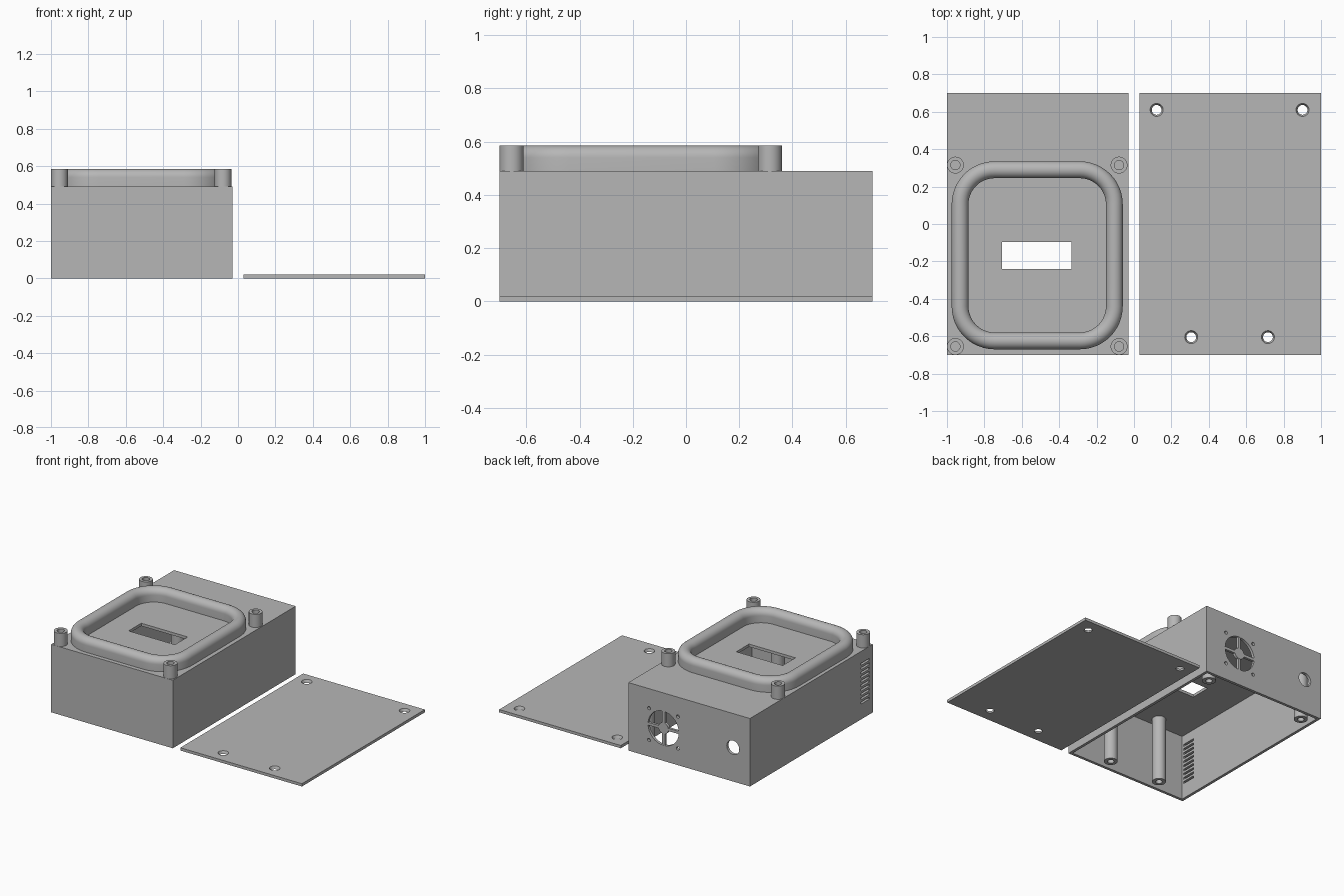
import bpy, bmesh, math
from mathutils import Matrix, Vector

if "Cube" in bpy.data.objects:
    bpy.data.objects.remove(bpy.data.objects["Cube"])

grey = bpy.data.materials.new("plain grey")
grey.use_nodes = True
grey.diffuse_color = (0.47, 0.47, 0.47, 1)
grey.node_tree.nodes["Principled BSDF"].inputs["Base Color"].default_value = grey.diffuse_color

WALL = 0.02
X0, X1, HALF_Y, HEIGHT = -1.0, -0.03, 0.7, 0.49


def finish(bm, name, smooth=True):
    bmesh.ops.recalc_face_normals(bm, faces=bm.faces)
    mesh = bpy.data.meshes.new(name)
    bm.to_mesh(mesh)
    bm.free()
    mesh.materials.append(grey)
    obj = bpy.data.objects.new(name, mesh)
    bpy.context.collection.objects.link(obj)
    if smooth:
        shade(obj)
    return obj


def activate(obj):
    bpy.ops.object.select_all(action='DESELECT')
    obj.select_set(True)
    bpy.context.view_layer.objects.active = obj


def shade(obj):
    activate(obj)
    bpy.ops.object.shade_smooth_by_angle(angle=math.radians(35))


def add_box(bm, low, high):
    low, high = Vector(low), Vector(high)
    size = Matrix.Diagonal((*(high - low), 1))
    bmesh.ops.create_cube(bm, size=1, matrix=Matrix.Translation((low + high) / 2) @ size)


def add_cylinder(bm, centre, r1, r2, depth, along_y=False):
    turn = Matrix.Rotation(math.pi / 2, 4, 'X') if along_y else Matrix.Identity(4)
    bmesh.ops.create_cone(bm, cap_ends=True, segments=32, radius1=r1, radius2=r2,
                          depth=depth, matrix=Matrix.Translation(centre) @ turn)


def cut(target, bm):
    cutter = finish(bm, "cutter", False)
    cutter.hide_render = True
    mod = target.modifiers.new("cut", 'BOOLEAN')
    mod.operation, mod.solver, mod.object = 'DIFFERENCE', 'EXACT', cutter
    activate(target)
    bpy.ops.object.modifier_apply(modifier=mod.name)
    bpy.data.objects.remove(cutter)


def lathe(name, profile, centre):
    bm = bmesh.new()
    verts = [bm.verts.new((r, 0, z)) for r, z in profile]
    edges = [bm.edges.new(pair) for pair in zip(verts, verts[1:])]
    bmesh.ops.spin(bm, geom=verts + edges, axis=(0, 0, 1), cent=(0, 0, 0),
                   angle=math.tau, steps=32)
    bmesh.ops.remove_doubles(bm, verts=bm.verts, dist=0.0005)
    obj = finish(bm, name)
    obj.location = centre
    return obj


# Open-bottomed enclosure
bm = bmesh.new()
add_box(bm, (X0, -HALF_Y, 0), (X1, HALF_Y, HEIGHT))
case = finish(bm, "enclosure", False)
bm = bmesh.new()
add_box(bm, (X0 + WALL, WALL - HALF_Y, -0.1), (X1 - WALL, HALF_Y - WALL, HEIGHT - WALL))
cut(case, bm)

# Openings: top slot, fan, fan screws, cable hole and side vents
FAN_X, FAN_Z, FAN_R = -0.31, 0.235, 0.123
bm = bmesh.new()
add_box(bm, (-0.705, -0.24, 0.4), (-0.335, -0.095, 0.6))
add_cylinder(bm, (FAN_X, HALF_Y, FAN_Z), FAN_R, FAN_R, 0.1, True)
add_cylinder(bm, (-0.865, HALF_Y, 0.245), 0.05, 0.05, 0.1, True)
for sx in (-1, 1):
    for sz in (-1, 1):
        add_cylinder(bm, (FAN_X + sx * 0.115, HALF_Y, FAN_Z + sz * 0.115), 0.012, 0.012, 0.1, True)
for i in range(10):
    z = 0.11 + i * 0.031
    add_box(bm, (X0 - 0.05, -0.665, z), (X0 + 0.05, -0.565, z + 0.015))
cut(case, bm)
shade(case)

# Fan grille: hub and crossed spokes
bm = bmesh.new()
add_cylinder(bm, (FAN_X, HALF_Y - WALL / 2, FAN_Z), 0.04, 0.04, WALL, True)
finish(bm, "fan_hub")
for name, w, h in (("fan_spoke_level", FAN_R, 0.01), ("fan_spoke_upright", 0.01, FAN_R)):
    bm = bmesh.new()
    add_box(bm, (FAN_X - w, HALF_Y - WALL + 0.001, FAN_Z - h),
            (FAN_X + w, HALF_Y - 0.001, FAN_Z + h))
    finish(bm, name, False)

# Rounded rim on top of the enclosure
CX, CY, HX, HY, CORNER, HALF_W = -0.5175, -0.1675, 0.4575, 0.5025, 0.23, 0.045
profile = [(-HALF_W, HEIGHT - 0.005)]
profile += [(-HALF_W * math.cos(a), 0.54 + HALF_W * math.sin(a))
            for a in (math.pi * i / 16 for i in range(17))]
profile += [(HALF_W, HEIGHT - 0.005)]
bm = bmesh.new()
rings = []
for corner, (sx, sy) in enumerate(((1, 1), (-1, 1), (-1, -1), (1, -1))):
    for step in range(13):
        a = math.pi / 2 * (corner + step / 12)
        px, py = CX + sx * (HX - CORNER), CY + sy * (HY - CORNER)
        rings.append([bm.verts.new((px + math.cos(a) * (CORNER - HALF_W + o),
                                    py + math.sin(a) * (CORNER - HALF_W + o), z))
                      for o, z in profile])
for here, after in zip(rings, rings[1:] + rings[:1]):
    for j in range(len(profile)):
        k = (j + 1) % len(profile)
        bm.faces.new((here[j], here[k], after[k], after[j]))
finish(bm, "rim")

# Screw posts around the rim, with blind holes
for side, x in (("left", -0.08), ("right", -0.955)):
    for end, y in (("front", -0.655), ("back", 0.315)):
        lathe(f"top_post_{end}_{side}",
              [(0, 0), (0.045, 0), (0.045, 0.095), (0.025, 0.095), (0.025, 0.01), (0, 0.01)],
              (x, y, HEIGHT))

# Standoffs inside the enclosure for the cover screws
spots = [("back_left", 0.39, 0.61), ("back_right", -0.39, 0.61),
         ("front_left", 0.205, -0.605), ("front_right", -0.205, -0.605)]
for name, dx, y in spots:
    lathe("standoff_" + name,
          [(0, 0.475), (0.045, 0.475), (0.045, 0), (0.022, 0), (0.022, 0.2), (0, 0.2)],
          ((X0 + X1) / 2 + dx, y, 0))

# Flat cover with countersunk holes, lying beside the enclosure
bm = bmesh.new()
add_box(bm, (-X1, -HALF_Y, 0), (-X0, HALF_Y, WALL))
cover = finish(bm, "cover_plate", False)
bm = bmesh.new()
for name, dx, y in spots:
    add_cylinder(bm, (0.511 + dx, y, WALL / 2), 0.024, 0.037, 0.03)
cut(cover, bm)
shade(cover)
